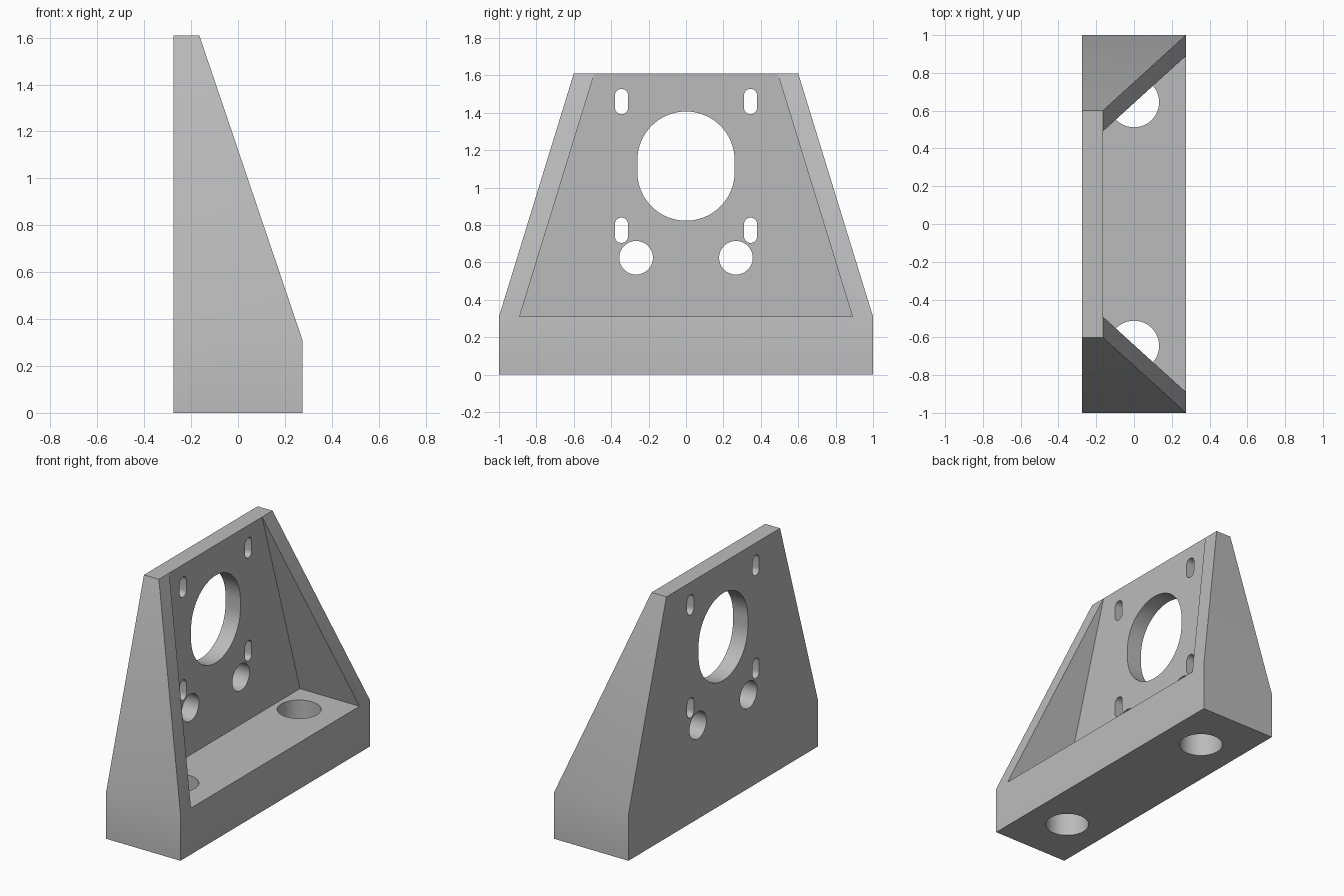
import bpy, bmesh, math
from mathutils import Vector

default = bpy.data.objects.get("Cube")
if default:
    bpy.data.objects.remove(default, do_unlink=True)

# Main dimensions
BACK, PLATE, FRONT = -0.275, -0.165, 0.275
FLOOR, TOP = 0.31, 1.61

grey = bpy.data.materials.new("plain grey")
grey.use_nodes = True
colour = (0.5, 0.5, 0.5, 1)
grey.diffuse_color = colour
grey.node_tree.nodes["Principled BSDF"].inputs["Base Color"].default_value = colour


def make_object(name, bm):
    bmesh.ops.recalc_face_normals(bm, faces=bm.faces[:])
    mesh = bpy.data.meshes.new(name)
    bm.to_mesh(mesh)
    bm.free()
    mesh.materials.append(grey)
    obj = bpy.data.objects.new(name, mesh)
    bpy.context.collection.objects.link(obj)
    return obj


# Bracket body: corners of one end, mirrored across y
corners = {
    "a": (BACK, 1, 0), "b": (FRONT, 1, 0),
    "c": (FRONT, 1, FLOOR), "d": (BACK, 1, FLOOR),
    "e": (BACK, 0.6, TOP), "f": (PLATE, 0.6, TOP),
    "g": (PLATE, 0.49, TOP), "h": (PLATE, 0.89, FLOOR),
    "i": (FRONT, 0.89, FLOOR),
}
bm = bmesh.new()
left = {k: bm.verts.new(p) for k, p in corners.items()}
right = {k: bm.verts.new((x, -y, z)) for k, (x, y, z) in corners.items()}
# Gusset faces: base end, outer slope, sloped rim, inner wall
for side in (left, right):
    for loop in ("abcd", "dcfe", "cfgi", "igh"):
        bm.faces.new([side[k] for k in loop])
# Faces spanning both ends: underside, front, floor, plate front, top, back
for loop in ("ab", "bci", "ih", "hg", "gfe", "eda"):
    bm.faces.new([left[k] for k in loop] + [right[k] for k in reversed(loop)])
body = make_object("motor_bracket", bm)

# Hole cutters
cut = bmesh.new()


def add_prism(outline, direction):
    face = cut.faces.new([cut.verts.new(p) for p in outline])
    new = bmesh.ops.extrude_face_region(cut, geom=[face], use_keep_orig=True)["geom"]
    bmesh.ops.translate(cut, vec=direction,
                        verts=[v for v in new if isinstance(v, bmesh.types.BMVert)])


def arc(radius, stretch, steps):
    """Closed outline of a circle, or of an upright slot when stretched."""
    points = []
    for half, offset in ((0, stretch), (1, -stretch)):
        for n in range(steps + (1 if stretch else 0)):
            t = math.pi * (half + n / steps)
            points.append((radius * math.cos(t), radius * math.sin(t) + offset))
    return points


def wall_hole(y, z, radius, stretch=0, steps=24):
    add_prism([(-0.4, y + u, z + v) for u, v in arc(radius, stretch, steps)],
              Vector((0.3, 0, 0)))


wall_hole(0, 1.115, 0.26, 0.032, 32)          # main opening
for s in (-1, 1):
    for z in (0.772, 1.46):                   # mounting slots
        wall_hole(s * 0.345, z, 0.035, 0.033, 12)
    wall_hole(s * 0.267, 0.625, 0.09)         # access holes
    add_prism([(u, s * 0.645 + v, -0.1) for u, v in arc(0.133, 0, 24)],
              Vector((0, 0, 0.5)))            # base bolt holes
cutter = make_object("hole_cutter", cut)
cutter.hide_render = True

# Cut the holes and bake the result
mod = body.modifiers.new("holes", "BOOLEAN")
mod.operation = "DIFFERENCE"
mod.solver = "EXACT"
mod.object = cutter
bpy.context.view_layer.update()
graph = bpy.context.evaluated_depsgraph_get()
baked = bpy.data.meshes.new_from_object(body.evaluated_get(graph))
body.modifiers.clear()
body.data = baked
bpy.data.objects.remove(cutter, do_unlink=True)

# Smooth hole walls, sharp edges elsewhere
bpy.ops.object.select_all(action="DESELECT")
body.select_set(True)
bpy.context.view_layer.objects.active = body
bpy.ops.object.shade_smooth_by_angle(angle=math.radians(30))
